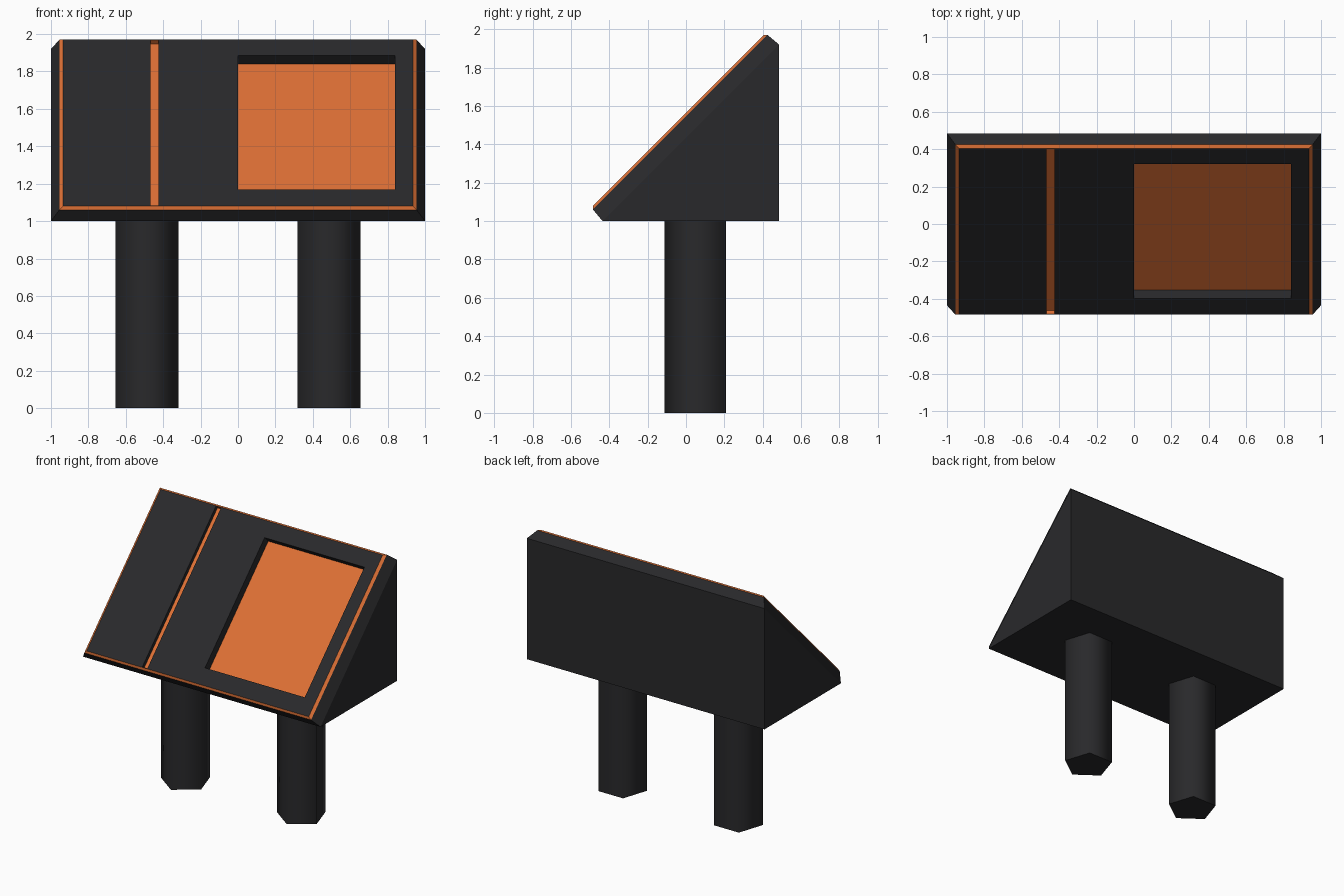
import bpy
import bmesh
from math import sqrt, pi, sin, cos
from mathutils import Matrix, Vector

if "Cube" in bpy.data.objects:
    bpy.data.objects.remove(bpy.data.objects["Cube"])


def make_mat(name, rgb):
    m = bpy.data.materials.new(name)
    m.diffuse_color = (*rgb, 1)
    m.use_nodes = True
    m.node_tree.nodes["Principled BSDF"].inputs["Base Color"].default_value = m.diffuse_color
    return m


DARK = make_mat("dark_metal", (0.022, 0.022, 0.024))
ORANGE = make_mat("orange_glow", (0.72, 0.16, 0.035))


def finish(name, bm):
    bmesh.ops.recalc_face_normals(bm, faces=bm.faces)
    me = bpy.data.meshes.new(name)
    bm.to_mesh(me)
    bm.free()
    me.materials.append(DARK)
    me.materials.append(ORANGE)
    ob = bpy.data.objects.new(name, me)
    bpy.context.collection.objects.link(ob)
    return ob


# Console: wedge, sloping rim, then a thin orange bevel around the panel
bm = bmesh.new()
layers = [  # half width, lower (y, z), upper (y, z)
    (1.0, (-0.435, 1.0), (0.485, 1.92)),
    (0.955, (-0.485, 1.06), (0.425, 1.97)),
    (0.935, (-0.485, 1.08), (0.405, 1.97)),
]
rings = []
for hw, lo, hi in layers:
    rings.append([bm.verts.new(c) for c in
                  ((-hw, *lo), (hw, *lo), (hw, *hi), (-hw, *hi))])
for k in range(2):
    a, b = rings[k], rings[k + 1]
    for i in range(4):
        j = (i + 1) % 4
        bm.faces.new((a[i], a[j], b[j], b[i])).material_index = k
bm.faces.new(rings[2])
bl, br, tr, tl = rings[0]
kl, kr = (bm.verts.new((x, 0.485, 1.0)) for x in (-1, 1))
for f in ((bl, br, kr, kl), (kl, kr, tr, tl), (bl, kl, tl), (br, kr, tr)):
    bm.faces.new(f)
console = finish("console", bm)

# Local frame of the 45 degree panel: x across, y up the slope, z outward
SLOPE = Matrix.Translation((0, 0, 1.565)) @ Matrix.Rotation(pi / 4, 4, 'X')


def carve(name, x0, x1, y0, y1, depth, orange_ends):
    """Cut a box pocket with an orange floor into the panel."""
    v0, v1, top = y0 * sqrt(2), y1 * sqrt(2), 0.1
    bm = bmesh.new()
    bmesh.ops.create_cube(bm, size=1)
    for f in bm.faces:
        c = f.calc_center_median()
        f.material_index = int(c.z < -0.4 or (orange_ends and abs(c.y) > 0.4))
    size = Vector((x1 - x0, v1 - v0, top + depth))
    mid = Vector(((x0 + x1) / 2, (v0 + v1) / 2, (top - depth) / 2))
    bmesh.ops.scale(bm, vec=size, verts=bm.verts)
    bmesh.ops.translate(bm, vec=mid, verts=bm.verts)
    bm.transform(SLOPE)
    cutter = finish(name, bm)
    cutter.hide_render = True
    mod = console.modifiers.new(name, 'BOOLEAN')
    mod.operation = 'DIFFERENCE'
    mod.solver = 'EXACT'
    mod.object = cutter
    bpy.context.view_layer.objects.active = console
    bpy.ops.object.modifier_apply(modifier=name)
    bpy.data.objects.remove(cutter)


carve("screen_recess", 0.0, 0.84, -0.397, 0.32, 0.062, False)
carve("stripe_groove", -0.468, -0.425, -0.482, 0.402, 0.028, True)

# Two five-sided legs with a corner facing forward
for side, name in ((-1, "left_leg"), (1, "right_leg")):
    bm = bmesh.new()
    r = 0.177
    ring = [bm.verts.new((side * 0.4875 + r * cos(a), 0.066 + r * sin(a), 0))
            for a in (-pi / 2 + i * 2 * pi / 5 for i in range(5))]
    base = bm.faces.new(ring)
    ext = bmesh.ops.extrude_face_region(bm, geom=[base], use_keep_orig=True)
    bmesh.ops.translate(bm, vec=(0, 0, 1), verts=[
        v for v in ext["geom"] if isinstance(v, bmesh.types.BMVert)])
    for f in bm.faces:
        f.smooth = len(f.verts) == 4
    for e in bm.edges:
        e.smooth = abs(e.verts[0].co.z - e.verts[1].co.z) > 0.5
    finish(name, bm)
